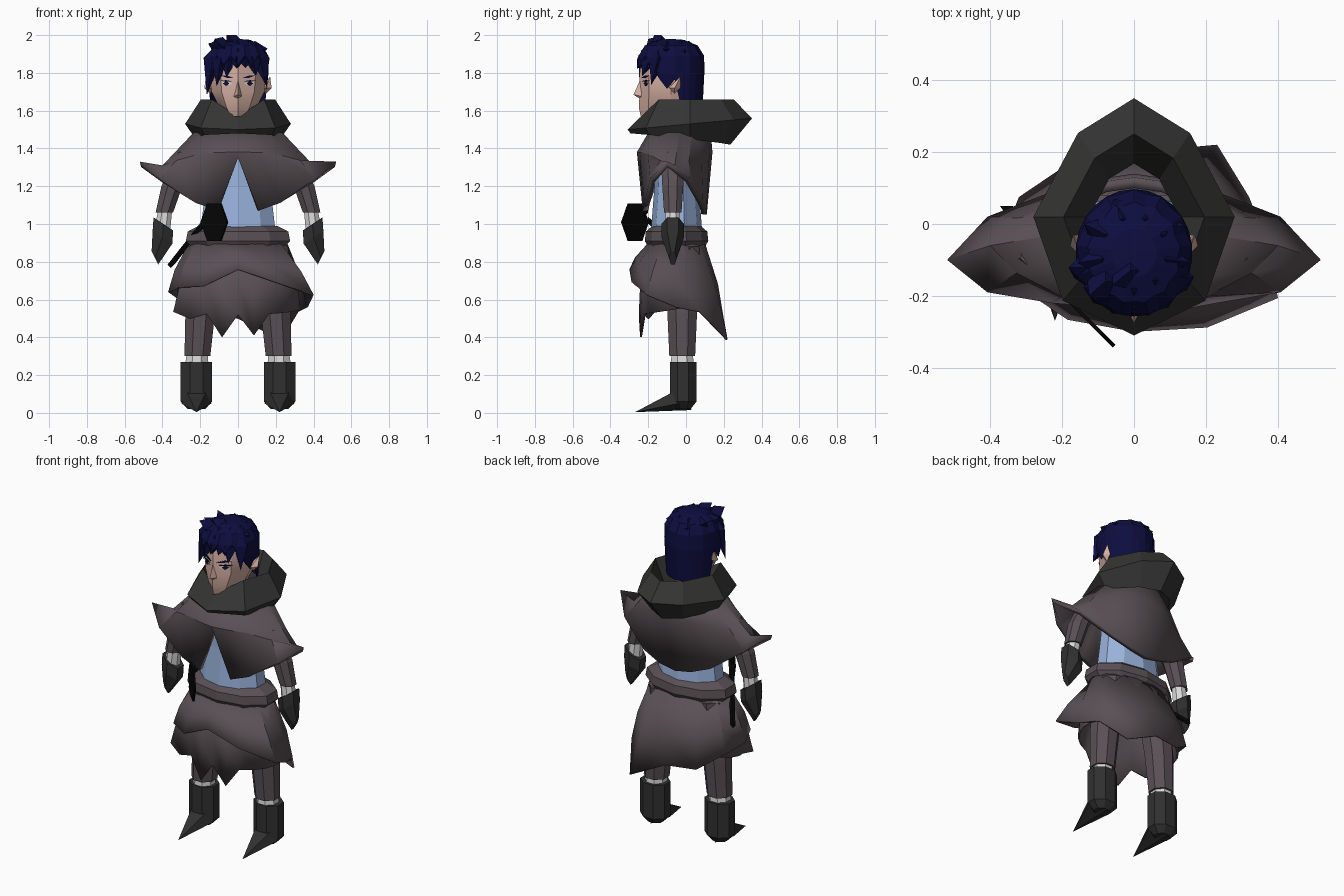
import bpy, bmesh, random
from math import sin, cos, pi, sqrt, radians
from mathutils import Vector

random.seed(4)
cube = bpy.data.objects.get("Cube")
if cube:
    bpy.data.objects.remove(cube)


def material(name, red, green, blue):
    mat = bpy.data.materials.new(name)
    mat.use_nodes = True
    mat.diffuse_color = (red, green, blue, 1)
    mat.node_tree.nodes["Principled BSDF"].inputs["Base Color"].default_value = mat.diffuse_color
    return mat


CLOTH = material("grey brown cloth", .1, .08, .09)
FUR = material("charcoal fur", .035, .035, .034)
LEATHER = material("dark leather", .03, .03, .03)
BLUE = material("light blue tunic", .32, .45, .72)
SKIN = material("skin", .7, .45, .38)
HAIR = material("navy hair", .004, .004, .05)
WHITE = material("white cuff", .7, .7, .7)
BLACK = material("black metal", .002, .002, .002)


def finish(name, bm, mat, smooth=False, thickness=0):
    bmesh.ops.remove_doubles(bm, verts=bm.verts, dist=.0005)
    bmesh.ops.recalc_face_normals(bm, faces=bm.faces)
    mesh = bpy.data.meshes.new(name)
    bm.to_mesh(mesh)
    bm.free()
    mesh.materials.append(mat)
    ob = bpy.data.objects.new(name, mesh)
    bpy.context.collection.objects.link(ob)
    if thickness:
        ob.modifiers.new("thickness", "SOLIDIFY").thickness = thickness
    if smooth:
        bpy.ops.object.select_all(action="DESELECT")
        bpy.context.view_layer.objects.active = ob
        ob.select_set(True)
        bpy.ops.object.shade_smooth_by_angle(angle=radians(30))


def sheet(name, columns, mat, mirror=False, caps=False, **look):
    """Join a closed loop of point columns; half a loop can be mirrored."""
    if mirror:
        columns = columns + [[(-x, y, z) for x, y, z in col] for col in columns[-2:0:-1]]
    bm = bmesh.new()
    grid = [[bm.verts.new(point) for point in col] for col in columns]
    for left, right in zip(grid, grid[1:] + grid[:1]):
        for j in range(len(left) - 1):
            bm.faces.new((left[j], right[j], right[j + 1], left[j + 1]))
    if caps:
        bm.faces.new([col[0] for col in grid])
        bm.faces.new([col[-1] for col in grid])
    finish(name, bm, mat, **look)


def tube(name, rings, mat, y, depth=1, sides=8, tilt=0):
    """Stack rings of (x, z, radius); depth flattens them, tilt lifts the +x side."""
    angles = [2 * pi * (i + .5) / sides for i in range(sides)]
    columns = [[(x + r * cos(a), y + r * depth * sin(a), z + tilt * cos(a)) for x, z, r in rings]
               for a in angles]
    sheet(name, columns, mat, caps=True)


def hull(name, points, mat):
    bm = bmesh.new()
    for point in points:
        bm.verts.new(point)
    result = bmesh.ops.convex_hull(bm, input=bm.verts)
    inside = [v for v in result["geom_interior"] if isinstance(v, bmesh.types.BMVert)]
    bmesh.ops.delete(bm, geom=inside, context="VERTS")
    finish(name, bm, mat)


def spike(name, base, tip, radius, mat):
    axes = [Vector(axis) * radius for axis in ((1, 0, 0), (0, 1, 0), (0, 0, 1))]
    base = Vector(base)
    hull(name, [base + axis for axis in axes] + [base - axis for axis in axes] + [Vector(tip)], mat)


# tunic and belt
tube("tunic", [(0, .95, .21), (0, 1.2, .18), (0, 1.45, .17)], BLUE, y=-.05, depth=.65, sides=10)
tube("belt", [(0, .99, .22), (0, .96, .28), (0, .91, .29), (0, .87, .25)], CLOTH, y=-.05, depth=.58, sides=10)

# short cape: neck, shoulder and hem of each column, flaring out over the arms
columns = []
for i in range(9):
    s, c = sin(pi * i / 8), cos(pi * i / 8)
    flare = s ** 6
    opening = .3 if i == 0 else 0
    neck = (.22 * s, -.03 - .16 * c, 1.5)
    shoulder = (.26 * s + .14 * flare, -.06 - .2 * c, 1.38 - .07 * flare)
    hem = (.28 * s + .24 * flare, -.06 - .04 * flare - .17 * c * (2 - abs(c)),
           1.05 + .05 * s + .23 * flare + opening)
    columns.append([neck, shoulder, hem])
sheet("cape", columns, CLOTH, mirror=True, smooth=True, thickness=.03)

# fur collar: closed cross-section swept round the neck, dipping at the throat
columns = []
for i in range(5):
    s, c = sin(pi * i / 4), cos(pi * i / 4)
    taper = 1 - .3 * max(0, -c)
    dip = .09 if i == 0 else 0
    section = [(.8 + .15 * c, 1.45 + .03 * c), (1, 1.53 - .03 * c), (.7, 1.66 - dip), (.45, 1.5)]
    columns.append([(.28 * s * taper * k, .02 - .33 * c * k, z) for k, z in section + section[:1]])
sheet("fur_collar", columns, FUR, mirror=True)


def skirt(name, count, width, depth, height, tips):
    """Cloth from the belt to a ragged hem; tips map a column to (outward scale, rise)."""
    columns = []
    for i in range(count):
        s, c = sin(2 * pi * i / count), cos(2 * pi * i / count)
        scale, rise = tips.get(i, (1, 0))
        top = Vector((.26 * s, -.05 - .15 * c, .9))
        hem = Vector((width * s * scale, -.05 - depth * c * scale, height(s, c) + rise))
        middle = top.lerp(hem, .55) + Vector((s, -c, 0)) * .015
        columns.append([top, middle, hem])
    sheet(name, columns, CLOTH, smooth=True, thickness=.01)


skirt("over_skirt", 12, .37, .25, lambda s, c: .6 - .04 * s + .06 * c,
      {0: (1, .1), 1: (1.1, .06), 2: (1.25, .03), 5: (1.25, -.14), 6: (1, -.04), 7: (1, -.06)})
skirt("under_skirt", 24, .33, .2, lambda s, c: .55 - .03 * c,
      {1: (1, -.11), 23: (1, -.12), 21: (1.1, -.03), 20: (1.2, 0)})

# arms and legs
for side, s in (("left", 1), ("right", -1)):
    def limb(part, rings, mat, y, **shape):
        tube(f"{side}_{part}", [(s * x, z, r) for x, z, r in rings], mat, y, **shape)

    limb("sleeve", [(.25, 1.38, .07), (.35, 1.2, .06), (.39, 1.06, .05)], CLOTH, y=-.07)
    limb("wrist_cuff", [(.385, 1.08, .04), (.4, .97, .045)], WHITE, y=-.07)
    limb("gauntlet", [(.395, 1, .06), (.4, .93, .06), (.44, .82, .02)], LEATHER, y=-.07, sides=6, tilt=.04 * s)
    limb("trouser_leg", [(.15, .88, .1), (.2, .53, .085), (.215, .3, .074)], CLOTH, y=-.02)
    limb("ankle_cuff", [(.215, .32, .06), (.22, .22, .07)], WHITE, y=-.02)
    limb("boot", [(.22, .27, .09), (.22, .06, .09), (.22, .02, .05)], LEATHER, y=-.015, depth=.85)
    toe = [(s * .22, -.27, .004), (s * .22, .03, .015)]
    for edge in (-1, 1):
        toe += [(s * .22 + edge * .08, -.04, .05), (s * .22 + edge * .05, -.07, .11)]
    hull(f"{side}_boot_toe", toe, LEATHER)

# head: height, front and half width of each level, from neck to crown
levels = [(1.45, -.12, .06), (1.56, -.13, .06), (1.57, -.24, .06), (1.62, -.25, .1), (1.7, -.245, .14),
          (1.8, -.245, .15), (1.88, -.235, .13), (1.94, -.15, .07)]
columns = [[], [], [], [], []]
for z, front, width in levels:
    ring = ((0, front), (.62 * width, front + .05), (width, -.08), (.7 * width, .03), (0, .05))
    for col, (x, y) in zip(columns, ring):
        col.append((x, y, z))
sheet("head", columns, SKIN, mirror=True, caps=True, smooth=True)
nose = [(0, -.278, 1.685), (0, -.24, 1.66), (0, -.24, 1.77)]
hull("nose", nose + [(x, -.23, 1.675) for x in (-.022, .022)], SKIN)

# thin face plates that follow the slope of the cheeks
for side, s in (("left", 1), ("right", -1)):
    def plate(part, start, end, z, half_height, lift, slant, mat):
        middle, rise = (start + end) / 2, slant / 2
        outline = [(start, z), (middle, z + rise + half_height), (end, z + slant), (middle, z + rise - half_height)]
        hull(f"{side}_{part}", [(s * x, -.245 + .55 * x - offset, height)
                                for x, height in outline for offset in (lift, -.003)], mat)

    plate("eye", .03, .09, 1.742, .014, .003, .006, WHITE)
    plate("iris", .045, .08, 1.744, .014, .005, 0, HAIR)
    plate("lash", .03, .095, 1.756, .004, .006, .003, BLACK)
    plate("brow", .02, .095, 1.772, .006, .006, .015, HAIR)
    spike(f"{side}_ear", (s * .148, -.06, 1.72), (s * .17, -.03, 1.78), .03, SKIN)

# hair cap: jagged hem, short over the brow and long at the nape
count = 26
columns = []
for i in range(count):
    s, c = sin(2 * pi * i / count), cos(2 * pi * i / count)
    jag = .025 if i % 2 else -.025
    hem = 1.85 + jag if c > .5 else 1.74 + jag if c > -.2 else 1.6
    profile = [(.97, hem), (1.03, max(1.8, hem + .02)), (1 + jag, 1.89), (.8 + jag, 1.945), (.4, 1.975), (0, 1.98)]
    columns.append([(.158 * s * r, -.08 - .172 * c * r, z) for r, z in profile])
sheet("hair", columns, HAIR)

# fringe locks hang lower the further they are from the parting
for i in range(7):
    x = -.165 + .052 * i
    y = -.08 - .18 * sqrt(max(0, 1 - (x / .18) ** 2))
    spike(f"fringe_lock_{i}", (.8 * x, .8 * y, 1.88), (x, y, 1.85 - .9 * abs(x - .02)), .05, HAIR)

# tousled locks round the crown, with one standing tip
for i in range(9):
    s, c = sin(2 * pi * i / 9), cos(2 * pi * i / 9)
    tip = (.16 * s, -.08 - .16 * c, random.uniform(1.9, 1.97))
    spike(f"crown_lock_{i}", (.09 * s, -.08 - .1 * c, 1.92), tip, .05, HAIR)
spike("standing_lock", (-.01, -.13, 1.95), (-.06, -.17, 2), .05, HAIR)
spike("side_lock", (-.08, -.16, 1.94), (-.125, -.2, 1.98), .05, HAIR)

# sword: flat guard set diagonally at the hip, sheath running back and down
along = Vector((.07, -.07, 0))
across = Vector((.004, .004, 0))
centre = Vector((-.125, -.27, 1.01))
hull("sword_guard", [centre + along * cos(pi * i / 3) + Vector((0, 0, .115 * sin(pi * i / 3))) + across * k
                     for i in range(6) for k in (-1, 1)], BLACK)
spike("sword_grip", (-.14, -.22, 1.06), (-.135, -.2, 1.16), .02, BLACK)
ends = [Vector((-.17, -.2, 1.02)), Vector((-.355, .05, .785))]
edges = [Vector((.018, 0, 0)), Vector((0, 0, .018))]
hull("sword_sheath", [end + edge * k for end in ends for edge in edges for k in (-1, 1)], BLACK)
